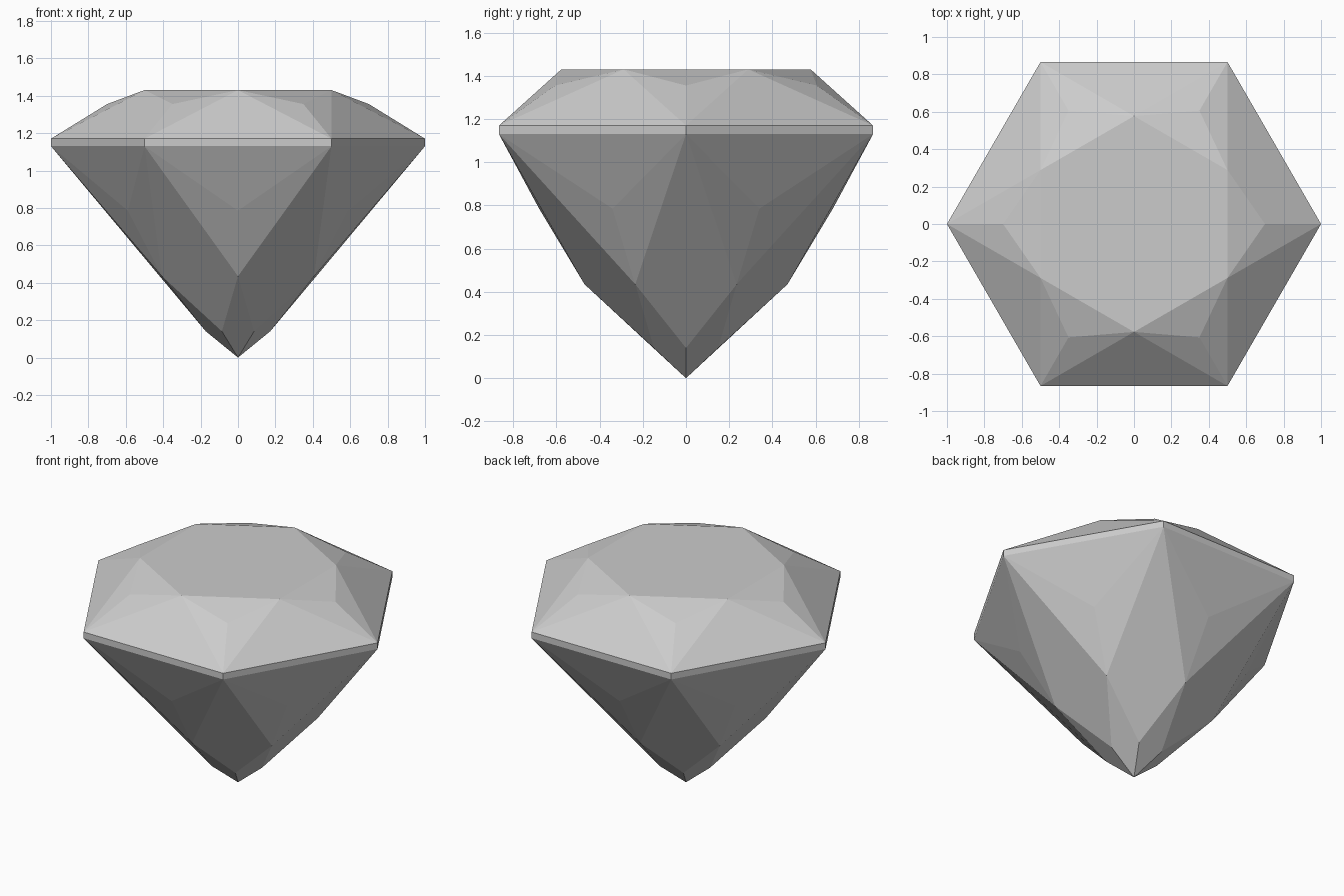
import bpy, bmesh
from math import cos, sin, radians

cube = bpy.data.objects.get("Cube")
if cube:
    bpy.data.objects.remove(cube, do_unlink=True)

SIDES = 6
STEP = 360 / SIDES

# Single stone colour
stone = bpy.data.materials.new("pale_grey_stone")
stone.use_nodes = True
colour = (0.6, 0.6, 0.6, 1)
stone.diffuse_color = colour
stone.node_tree.nodes["Principled BSDF"].inputs["Base Color"].default_value = colour

bm = bmesh.new()


def ring(radius, z, offset=0.0):
    """Regular ring of vertices, turned by a fraction of one step."""
    angles = [radians((i + offset) * STEP) for i in range(SIDES)]
    return [bm.verts.new((radius * cos(a), radius * sin(a), z)) for a in angles]


# Rings from the tip up to the table
tip = bm.verts.new((0, 0, 0))
culet = ring(0.172, 0.14)
lower = ring(0.47, 0.435, 0.5)
upper = ring(0.68, 0.785, 0.5)
girdle_low = ring(1, 1.13)
girdle_top = ring(1, 1.17)
crown = ring(0.7, 1.355)
table = ring(0.577, 1.43, 0.5)

for i in range(SIDES):
    j = (i + 1) % SIDES
    facets = [
        # Pavilion
        (tip, culet[j], lower[i], culet[i]),
        (girdle_low[i], lower[i - 1], culet[i], lower[i]),
        (girdle_low[i], lower[i], upper[i]),
        (girdle_low[j], upper[i], lower[i]),
        (girdle_low[i], upper[i], girdle_low[j]),
        # Girdle band
        (girdle_low[i], girdle_low[j], girdle_top[j], girdle_top[i]),
        # Crown
        (girdle_top[i], girdle_top[j], table[i]),
        (girdle_top[i], table[i], crown[i]),
        (girdle_top[i], crown[i], table[i - 1]),
        (crown[i], table[i], table[i - 1]),
    ]
    for facet in facets:
        bm.faces.new(facet)
bm.faces.new(table)

bmesh.ops.recalc_face_normals(bm, faces=bm.faces)
mesh = bpy.data.meshes.new("cut_gem")
bm.to_mesh(mesh)
bm.free()
mesh.materials.append(stone)
gem = bpy.data.objects.new("cut_gem", mesh)
bpy.context.collection.objects.link(gem)
